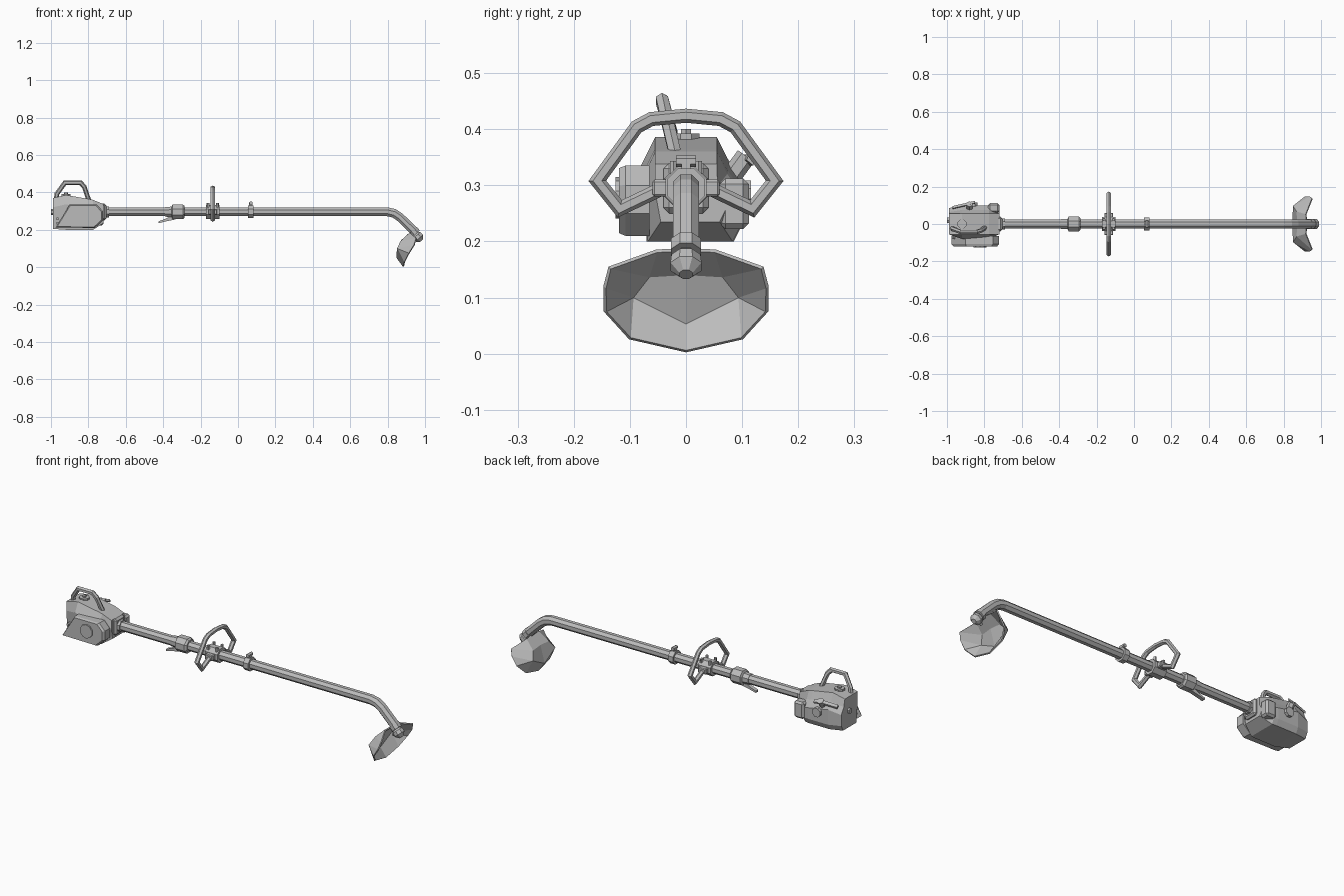
import bpy, bmesh, math
from mathutils import Vector

if "Cube" in bpy.data.objects:
    bpy.data.objects.remove(bpy.data.objects["Cube"])

grey = bpy.data.materials.new("plain_grey")
grey.use_nodes = True
GREY = (0.5, 0.5, 0.5, 1)
grey.diffuse_color = GREY
grey.node_tree.nodes["Principled BSDF"].inputs["Base Color"].default_value = GREY


def make(name, bm):
    bmesh.ops.recalc_face_normals(bm, faces=bm.faces)
    mesh = bpy.data.meshes.new(name)
    bm.to_mesh(mesh)
    bm.free()
    obj = bpy.data.objects.new(name, mesh)
    mesh.materials.append(grey)
    bpy.context.collection.objects.link(obj)
    return obj


def loft(name, rings, closed=False):
    """Skin matching rings of points, capping the ends unless closed."""
    bm = bmesh.new()
    vs = [[bm.verts.new(p) for p in r] for r in rings]
    n = len(rings[0])
    pairs = list(zip(vs, vs[1:])) + ([(vs[-1], vs[0])] if closed else [])
    for a, b in pairs:
        for i in range(n):
            j = (i + 1) % n
            bm.faces.new((a[i], a[j], b[j], b[i]))
    if not closed:
        bm.faces.new(vs[0])
        bm.faces.new(vs[-1])
    return make(name, bm)


def tube(name, path, radii, sides=8, closed=False, hint=(0, 1, 0)):
    """Sweep a polygon along a path, mitred at the bends."""
    pts = [Vector(p) for p in path]
    if not isinstance(radii, (list, tuple)):
        radii = [radii] * len(pts)
    rings, last = [], len(pts) - 1
    for i, p in enumerate(pts):
        before = pts[i - 1] if i or closed else p
        after = pts[(i + 1) % len(pts)] if i < last or closed else p
        d1, d2 = (p - before).normalized(), (after - p).normalized()
        t = (d1 + d2).normalized()
        u = (Vector(hint) - t * t.dot(Vector(hint))).normalized()
        v = t.cross(u)
        stretch = 1 / max(0.6, t.dot(d2 if d2.length else d1))
        ring = []
        for k in range(sides):
            a = math.tau * (k + 0.5) / sides
            ring.append(p + radii[i] * (u * math.cos(a) + v * math.sin(a) * stretch))
        rings.append(ring)
    return loft(name, rings, closed)


def box(name, lo, hi, bevel=0.0):
    bm = bmesh.new()
    bmesh.ops.create_cube(bm, size=1)
    for v in bm.verts:
        v.co = [(a + b) / 2 + c * (b - a) for a, b, c in zip(lo, hi, v.co)]
    if bevel:
        bmesh.ops.bevel(bm, geom=bm.edges[:], offset=bevel, segments=1, affect='EDGES')
    return make(name, bm)


# Engine housing: chamfered sections along x
def section(x, left, right, low, high):
    w = min(-right, 0.055)
    return [(x, right + 0.01, low), (x, left - 0.015, low), (x, left, low + 0.03),
            (x, left, high - 0.075), (x, left * 0.75, high - 0.04), (x, w, high),
            (x, -w, high), (x, right, high - 0.05)]


loft("engine_housing", [
    section(-0.99, 0.085, -0.055, 0.205, 0.37),
    section(-0.92, 0.1, -0.08, 0.2, 0.386),
    section(-0.8, 0.1, -0.08, 0.2, 0.365),
    section(-0.775, 0.098, -0.078, 0.2, 0.36),
    section(-0.72, 0.075, -0.055, 0.235, 0.338)])
box("engine_nose", (-0.75, -0.04, 0.25), (-0.704, 0.04, 0.34), 0.01)
box("muffler", (-0.78, 0.06, 0.222), (-0.72, 0.112, 0.312), 0.01)

# Starter cover on the right side
cover = [(-0.975, 0.213), (-0.9, 0.335), (-0.755, 0.335), (-0.722, 0.3),
         (-0.722, 0.25), (-0.765, 0.21)]
loft("starter_cover", [[(-0.85 + (x + 0.85) * s, y, 0.275 + (z - 0.275) * s) for x, z in cover]
                       for y, s in ((-0.065, 1), (-0.108, 1), (-0.119, 0.93))])
tube("starter_disc", [(-0.823, -0.11, 0.278), (-0.823, -0.126, 0.278)], 0.037, 10, hint=(1, 0, 0))
for i, z in enumerate((0.235, 0.26)):
    tube(f"cover_bolt_{i}", [(-0.965, -0.05, z), (-0.965, -0.08, z)], 0.008, 6, hint=(1, 0, 0))

# Caps, lever and knobs
tube("fuel_cap", [(-0.86, 0.09, 0.285), (-0.86, 0.116, 0.285)], 0.025, 8, hint=(1, 0, 0))
tube("side_knob", [(-0.88, 0.08, 0.315), (-0.88, 0.107, 0.352)], 0.018, 6, hint=(1, 0, 0))
loft("choke_lever", [[(x, y, z), (x, y + 0.012, z - 0.01), (x, y + 0.016, z), (x, y + 0.004, z + 0.01)]
                     for x, y, z in ((-0.97, 0.08, 0.335), (-0.9, 0.096, 0.345), (-0.85, 0.108, 0.345))])
tube("top_cap", [(-0.92, 0, 0.375), (-0.92, 0, 0.392)], 0.026, 8)
tube("top_cap_nub", [(-0.92, 0, 0.39), (-0.92, 0, 0.4)], 0.01, 6)
tube("rear_knob", [(-0.98, 0.02, 0.295), (-1.0, 0.02, 0.295)], 0.016, 6)

# Carrying handle, leaning to the right
tube("carry_handle", [(-0.972, -0.022, 0.365), (-0.968, -0.026, 0.393), (-0.925, -0.043, 0.452),
                      (-0.842, -0.043, 0.452), (-0.822, -0.037, 0.43), (-0.795, -0.018, 0.35)],
     0.0125, 6)

# Drive shaft with bent end, and its collar
Z = 0.296
tube("shaft", [(-0.72, 0, Z), (0.8, 0, Z), (0.835, 0, 0.288), (0.865, 0, 0.268), (0.95, 0, 0.185)],
     0.0255, 8)
tube("shaft_seat", [(-0.71, 0, Z), (-0.69, 0, Z)], 0.032, 8)

# Throttle grip and trigger
tube("throttle_grip", [(-0.39, 0, Z), (-0.355, 0, Z), (-0.35, 0, Z), (-0.295, 0, Z), (-0.285, 0, Z)],
     [0.028, 0.03, 0.042, 0.042, 0.034], 8)
loft("trigger", [[(x, -0.01, z), (x, 0.01, z), (x, 0.01, z + h), (x, -0.01, z + h)]
                 for x, z, h in ((-0.425, 0.235, 0.01), (-0.39, 0.244, 0.014), (-0.335, 0.255, 0.03))])

# Loop handle and clamp
half = [(0.062, 0.418), (0.088, 0.404), (0.158, 0.308), (0.118, 0.258), (0.045, 0.293)]
path = [(-y, z) for y, z in reversed(half)] + [(0, 0.424)] + half
tube("loop_handle", [(-0.135, y, z) for y, z in path], 0.0125, 6, hint=(1, 0, 0))
tube("loop_clamp", [(-0.172, 0, Z), (-0.098, 0, Z)], 0.04, 8)
for side in (-1, 1):
    tag = "left" if side > 0 else "right"
    ys = sorted((side * 0.02, side * 0.06))
    box("clamp_ear_" + tag, (-0.158, ys[0], 0.28), (-0.112, ys[1], 0.31), 0.004)
    for x in (-0.16, -0.11):
        tube("clamp_bolt_" + tag, [(x, side * 0.022, 0.32), (x, side * 0.022, 0.343)], 0.008, 6)

# Harness ring
tube("harness_ring", [(0.054, 0, Z), (0.084, 0, Z)], 0.037, 8)
box("harness_lug", (0.06, -0.008, 0.325), (0.078, 0.008, 0.345))
tube("harness_bolt", [(0.069, -0.018, 0.343), (0.069, 0.018, 0.343)], 0.01, 6, hint=(1, 0, 0))

# Cutting head along the bent shaft axis
tube("gear_collar", [(0.935, 0, 0.198), (0.952, 0, 0.179)], 0.029, 8)
tube("cutting_head", [(0.948, 0, 0.178), (0.955, 0, 0.17), (0.968, 0, 0.155), (0.98, 0, 0.141)],
     [0.018, 0.028, 0.03, 0.013], 8)
tube("line_guide", [(0.93, 0, 0.142), (0.985, 0, 0.165)], 0.009, 6)

# Debris guard: open faceted bowl, mirrored across y
rim = [(0.885, 0, 0.004), (0.89, 0.1, 0.027), (0.915, 0.144, 0.075), (0.942, 0.145, 0.118),
       (0.953, 0.136, 0.153), (0.92, 0.052, 0.183), (0.925, 0, 0.185)]
back = [(0.85, 0, 0.052), (0.853, 0.095, 0.1), (0.872, 0.066, 0.138), (0.875, 0, 0.142)]
bm = bmesh.new()
r = [bm.verts.new(p) for p in rim]
b = [bm.verts.new(p) for p in back]
for f in ((r[0], r[1], b[1], b[0]), (r[1], r[2], b[1]), (r[2], r[3], b[1]),
          (r[3], r[4], b[2], b[1]), (r[4], r[5], b[2]), (r[5], r[6], b[3], b[2]),
          (b[0], b[1], b[2], b[3])):
    bm.faces.new(f)
guard = make("debris_guard", bm)
mirror = guard.modifiers.new("mirror", 'MIRROR')
mirror.use_axis = (False, True, False)
shell = guard.modifiers.new("shell", 'SOLIDIFY')
shell.thickness = 0.007
shell.offset = 0
